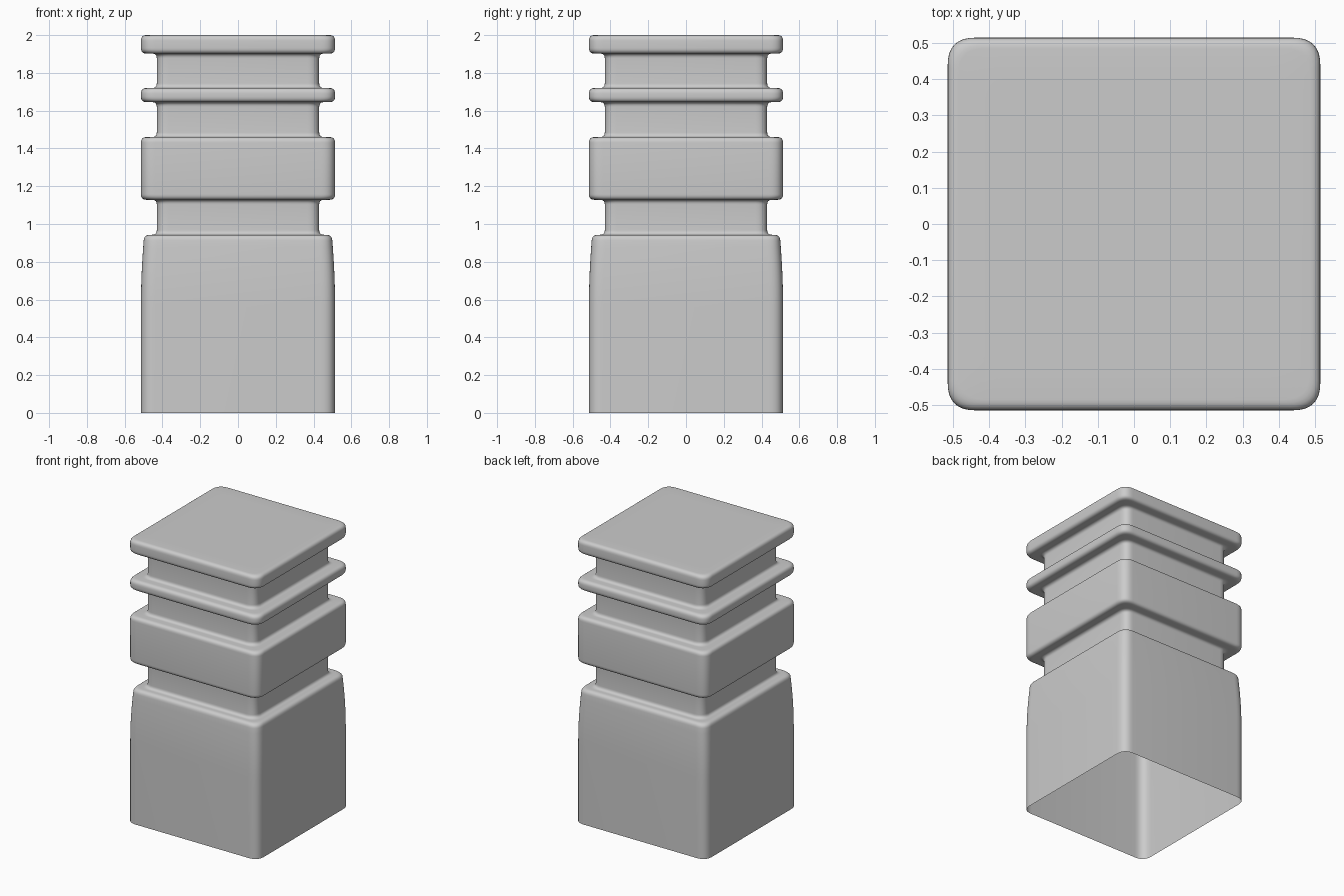
import bpy, bmesh
from mathutils import Vector

if "Cube" in bpy.data.objects:
    bpy.data.objects.remove(bpy.data.objects["Cube"])


def rounded(points, steps=6):
    """Soften each (x, y, reach) corner of an open path with a quadratic curve."""
    pts = [Vector(p[:2]) for p in points]
    out = [pts[0]]
    for i in range(1, len(pts) - 1):
        p, r = pts[i], points[i][2]
        a = p + (pts[i - 1] - p).normalized() * r
        b = p + (pts[i + 1] - p).normalized() * r
        for k in range(steps + 1):
            t = k / steps
            out.append(a * (1 - t) ** 2 + p * 2 * t * (1 - t) + b * t * t)
    return out + [pts[-1]]


def square_ring(bm, half, z, reach):
    """Square cross-section with softened corners."""
    corner = rounded([(half, 0, 0), (half, half, reach), (0, half, 0)], 8)[:-1]
    ring = []
    for turn in range(4):
        for x, y in corner:
            for _ in range(turn):
                x, y = -y, x
            ring.append(bm.verts.new((x, y, z)))
    return ring


OUT, NECK = 0.514, 0.43

# Side profile: softly tapering base block, then bands separated by necks
profile = [(OUT, 0, 0), (OUT, 0.72, 0.16), (0.497, 0.943, 0.03)]
bands = [(1.128, 1.46), (1.645, 1.72), (1.902, 2.0)]
below = 0.943
for low, high in bands:
    profile += [(NECK, below, 0.025), (NECK, low, 0.025),
                (OUT, low, 0.03), (OUT, high, 0.03)]
    below = high
profile.append((0.40, 2.0, 0))

# Column shell, closed on top and open underneath
bm = bmesh.new()
rings = [square_ring(bm, h, z, 0.075 * h / OUT) for h, z in rounded(profile)]
for a, b in zip(rings, rings[1:]):
    n = len(a)
    for i in range(n):
        j = (i + 1) % n
        bm.faces.new((a[i], a[j], b[j], b[i]))
bm.faces.new(rings[-1])
for f in bm.faces:
    f.smooth = True

mesh = bpy.data.meshes.new("square_column")
bm.to_mesh(mesh)
bm.free()
column = bpy.data.objects.new("square_column", mesh)
bpy.context.collection.objects.link(column)
